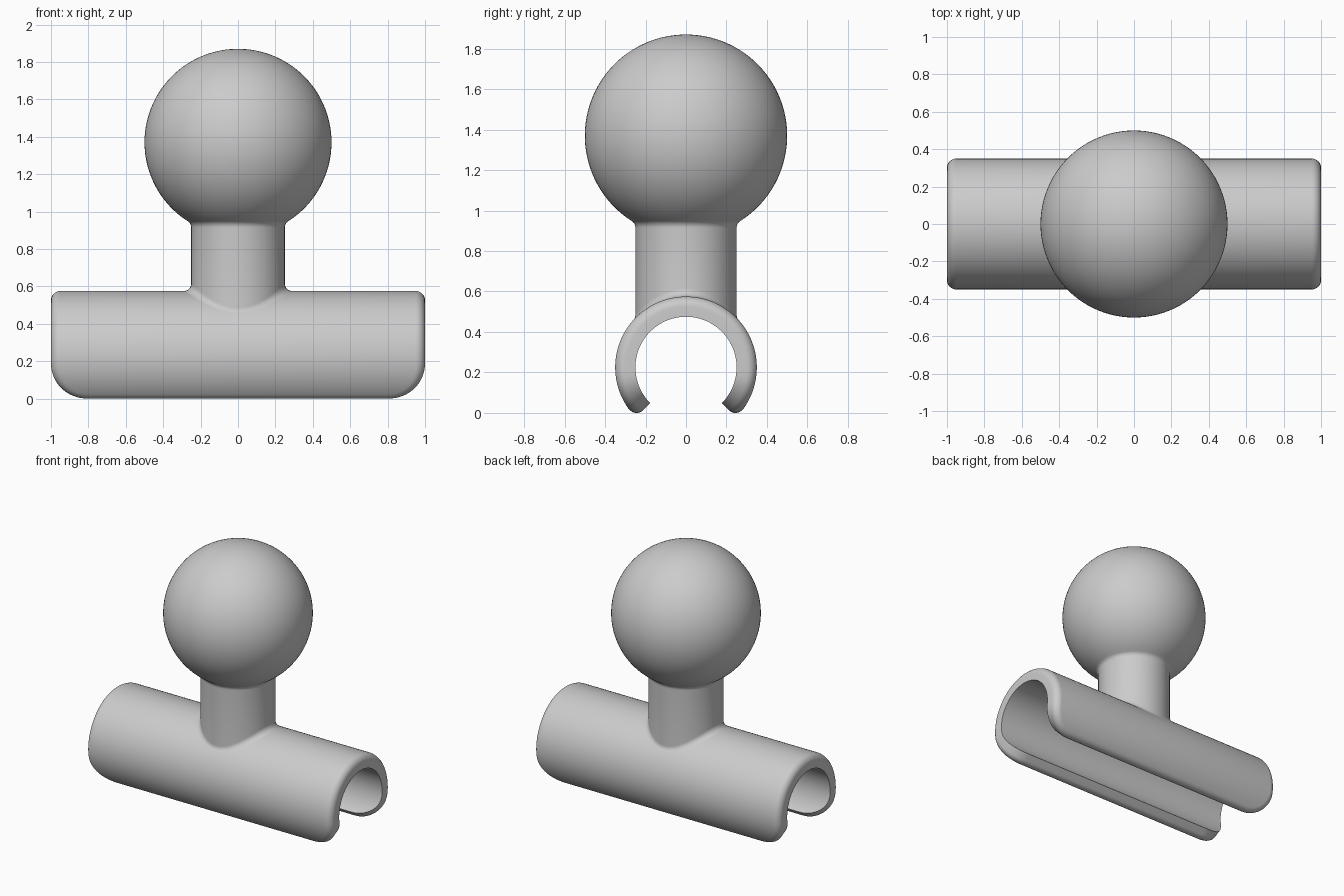
import bpy, bmesh
from math import pi, sin, cos, sqrt
from mathutils import Vector

if "Cube" in bpy.data.objects:
    bpy.data.objects.remove(bpy.data.objects["Cube"])

AXIS_Z = 0.225                 # height of the clip axis
INNER, OUTER = 0.25, 0.35      # clip radii
MID = (INNER + OUTER) / 2
POST, BALL, BALL_Z = 0.25, 0.5, 1.37
FILLET, EDGE, CORNER = 0.04, 0.05, 0.2

grey = bpy.data.materials.new("grey plastic")
grey.use_nodes = True
colour = (0.6, 0.6, 0.6, 1)
grey.diffuse_color = colour
grey.node_tree.nodes["Principled BSDF"].inputs["Base Color"].default_value = colour


def finish(name, bm):
    bmesh.ops.recalc_face_normals(bm, faces=bm.faces)
    mesh = bpy.data.meshes.new(name)
    bm.to_mesh(mesh)
    bm.free()
    mesh.materials.append(grey)
    obj = bpy.data.objects.new(name, mesh)
    bpy.context.collection.objects.link(obj)
    bpy.ops.object.select_all(action="DESELECT")
    obj.select_set(True)
    bpy.context.view_layer.objects.active = obj
    bpy.ops.object.shade_smooth_by_angle(angle=pi / 6)


def loft(bm, rings):
    """Bridge closed rings of equal length with quads."""
    for a, b in zip(rings, rings[1:]):
        for i in range(len(a)):
            j = (i + 1) % len(a)
            bm.faces.new((a[i], a[j], b[j], b[i]))


# Clip: a rounded sheet bent around the x axis, open at the bottom
def sheet_half(inset):
    """Arc position and half width along the sheet, from tip to tip."""
    length = MID * 3 * pi / 4 - inset
    width, r, n = 1 - inset, CORNER - inset, 12
    tip = [(length - r + r * cos(k / n * pi / 2), width - r + r * sin(k / n * pi / 2))
           for k in range(n + 1)]
    span = length - r
    middle = [(span * (1 - 2 * k / 64), width) for k in range(1, 64)]
    return tip + middle + [(-s, w) for s, w in reversed(tip)]


bm = bmesh.new()
layers = [(INNER, 0)] + [(MID + EDGE * sin(t), EDGE * (1 - cos(t)))
                         for t in (k / 8 * pi / 2 for k in range(9))]
rings = []
for radius, inset in layers:
    half = sheet_half(inset)
    outline = half + [(s, -w) for s, w in reversed(half)]
    rings.append([bm.verts.new((x, radius * sin(s / MID), AXIS_Z + radius * cos(s / MID)))
                  for s, x in outline])
loft(bm, rings)
for ring in (rings[0], rings[-1]):      # bore and outer skin
    n = len(ring)
    for i in range(n // 2 - 1):
        bm.faces.new((ring[i], ring[i + 1], ring[n - 2 - i], ring[n - 1 - i]))
finish("clip", bm)


# Post and ball: rings stacked from the saddle fillet to the top
SEGMENTS = 96
directions = [Vector((cos(2 * pi * k / SEGMENTS), sin(2 * pi * k / SEGMENTS), 0))
              for k in range(SEGMENTS)]
UP = Vector((0, 0, 1))
bm = bmesh.new()
rings = []

# Saddle fillet, rolled between the post and the clip
for step in range(9):
    ring = []
    for d in directions:
        centre = d * (POST + FILLET)
        centre.z = AXIS_Z + sqrt((OUTER + FILLET) ** 2 - centre.y ** 2)
        to_clip = Vector((0, -centre.y, AXIS_Z - centre.z)).normalized()
        arm = to_clip.slerp(-d, step / 8)
        ring.append(bm.verts.new(centre + arm * FILLET))
    rings.append(ring)

# Neck fillet and ball profile as radius and height
neck_z = BALL_Z - sqrt((BALL + FILLET) ** 2 - (POST + FILLET) ** 2)
neck = Vector((POST + FILLET, neck_z))
to_ball = (Vector((0, BALL_Z)) - neck).normalized()
profile = [neck + Vector((-1, 0)).slerp(to_ball, k / 8) * FILLET for k in range(9)]
start = (profile[-1] - Vector((0, BALL_Z))).normalized()
angle = start.angle(Vector((0, 1)))
for k in range(1, 56):
    a = angle * (1 - k / 56)
    profile.append(Vector((BALL * sin(a), BALL_Z + BALL * cos(a))))
for p in profile:
    rings.append([bm.verts.new(d * p.x + UP * p.y) for d in directions])
loft(bm, rings)
top = bm.verts.new((0, 0, BALL_Z + BALL))
for i in range(SEGMENTS):
    bm.faces.new((rings[-1][i], rings[-1][(i + 1) % SEGMENTS], top))
finish("ball_post", bm)
